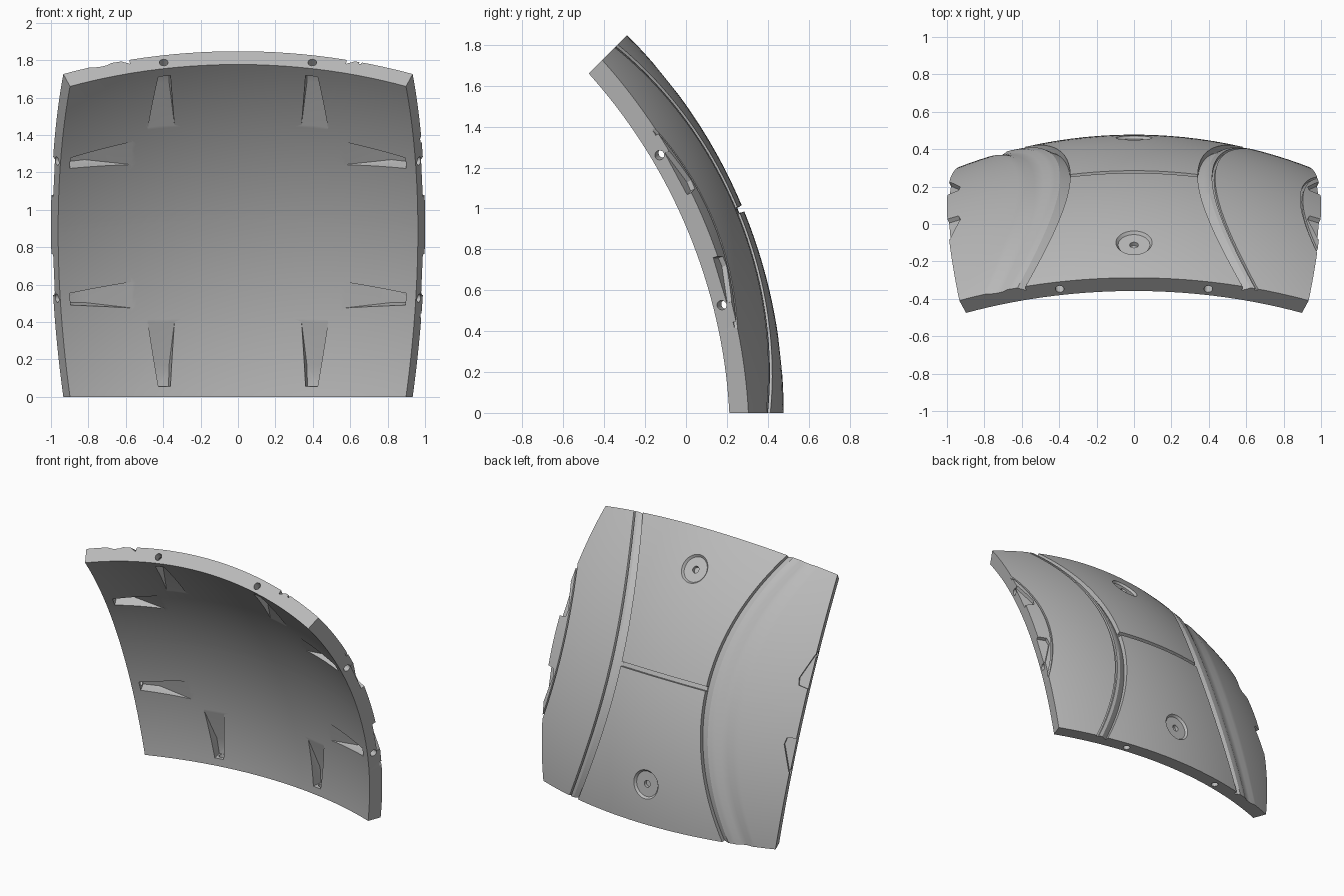
import bpy, bmesh
from math import tan, cos, sin, pi, radians, ceil
from mathutils import Vector

if "Cube" in bpy.data.objects:
    bpy.data.objects.remove(bpy.data.objects["Cube"])

# The panel is a 45 by 45 degree patch of a hollow sphere
HALF = 22.5
R_OUT, R_IN = 2.613, 2.513
CENTRE = Vector((0, -2.135, 0))
MID = Vector((0, cos(radians(HALF)), sin(radians(HALF))))
UP = Vector((0, -MID.z, MID.y))


def point(a, b, r):
    """Point at sideways angle a, upward angle b (degrees), radius r."""
    d = Vector((tan(radians(a)), 0, 0)) + MID + UP * tan(radians(b))
    return CENTRE + d.normalized() * r


def make_object(name, bm):
    bmesh.ops.recalc_face_normals(bm, faces=bm.faces)
    mesh = bpy.data.meshes.new(name)
    bm.to_mesh(mesh)
    bm.free()
    ob = bpy.data.objects.new(name, mesh)
    bpy.context.collection.objects.link(ob)
    return ob


def add_hull(bm, points):
    verts = [bm.verts.new(point(*p)) for p in points]
    bmesh.ops.convex_hull(bm, input=verts)


def subdivide(keys, step):
    """Fill in evenly spaced entries between key tuples."""
    out = [keys[0]]
    for k0, k1 in zip(keys, keys[1:]):
        n = max(1, ceil(abs(k1[0] - k0[0]) / step))
        out += [tuple(p + (q - p) * i / n for p, q in zip(k0, k1)) for i in range(1, n + 1)]
    return out


# Columns: angle at mid height, angle at the ends, depth of the surface
seam = [(7.5, 13.85, 0), (7.6, 13.95, 0.03), (8.7, 14.9, 0.002)]
thin_line = [(9.2, 15.5, 0), (9.25, 15.55, 0.014), (9.5, 15.8, 0.014), (9.55, 15.85, 0)]
soft_dip = [(9.9, 16.2, 0), (10.7, 16.9, 0.011), (11.8, 18.0, 0.011), (12.8, 18.9, 0)]
edge = [(HALF, HALF, 0)]
left_side = seam + thin_line + edge
right_side = [(-m, -e, d) for m, e, d in reversed(seam + soft_dip + edge)]
columns = subdivide(right_side + left_side, 1.0)

# Rows: upward angle, depth of the cross groove
half_rows = [(0.3, 0.025), (0.36, 0), (HALF, 0)]
rows = subdivide([(-b, d) for b, d in reversed(half_rows)] + half_rows, 1.0)

# Curved panel: outer skin with seams, plain inner skin, closed rim
bm = bmesh.new()
outer, inner = [], []
for b, groove in rows:
    bend = (b / HALF) ** 2
    outer.append([])
    inner.append([])
    for m, e, depth in columns:
        a = m + (e - m) * bend
        cut = max(depth, groove if abs(m) < 7.55 else 0)
        outer[-1].append(bm.verts.new(point(a, b, R_OUT - cut)))
        inner[-1].append(bm.verts.new(point(a, b, R_IN)))
nr, nc = len(rows), len(columns)
for skin in (outer, inner):
    for i in range(nr - 1):
        for j in range(nc - 1):
            bm.faces.new((skin[i][j], skin[i][j + 1], skin[i + 1][j + 1], skin[i + 1][j]))
border = ([(0, j) for j in range(nc)] + [(i, nc - 1) for i in range(1, nr)]
          + [(nr - 1, j) for j in range(nc - 2, -1, -1)] + [(i, 0) for i in range(nr - 2, 0, -1)])
for (i, j), (k, l) in zip(border, border[1:] + border[:1]):
    bm.faces.new((outer[i][j], outer[k][l], inner[k][l], inner[i][j]))
panel = make_object("curved_panel", bm)

# Bolt pockets and bolt holes: two along each of the four edges
BOLT = 9.65
pockets, holes = bmesh.new(), bmesh.new()
pocket_shape = [(21.2, 0.8, 2.585), (18.7, 1.0, 2.585), (13.0, 1.7, 2.511)]
ring = [2 * pi * i / 16 for i in range(16)]
for swap in (False, True):
    for s in (-1, 1):
        for offset in (-BOLT, BOLT):
            def place(along, across, r):
                p = (s * along, offset + across)
                return (p[1], p[0], r) if swap else (p[0], p[1], r)
            add_hull(pockets, [place(l, w * k, r) for l, w, floor in pocket_shape
                               for k in (-1, 1) for r in (floor, 2.46)])
            add_hull(holes, [place(l, 0.56 * cos(t), 2.56 + 0.025 * sin(t))
                             for l in (20.6, 24) for t in ring])

# Finger notches on the outer skin at both side edges
notches = bmesh.new()
for s in (-1, 1):
    for t in (-1, 1):
        add_hull(notches, [(s * a, t * b, r) for r in (2.588, 2.68)
                           for a, b in ((23.2, 9.6), (22.4, 9.5), (20.9, 5.3), (21.1, 4.2), (23.2, 3.9))])

# Round dimples with a small centre hole
dimples, pins = bmesh.new(), bmesh.new()
for b in (-16.3, 16.3):
    for target, top, low, depth in ((dimples, 2.25, 1.95, 0.016), (pins, 0.55, 0.5, 0.04)):
        add_hull(target, [(rad * cos(t), b + rad * sin(t), r)
                          for rad, r in ((low, R_OUT - depth), (top, R_OUT + 0.002), (top, 2.66))
                          for t in [pi * i / 20 for i in range(40)]])

# Arched line around the notches on the left side
arch = bmesh.new()
loops = []
for i in range(41):
    b = -14 + 0.7 * i
    a = 19.9 + 2.6 * (b / 12.6) ** 2
    loops.append([arch.verts.new(point(a + w, b, r))
                  for w, r in ((0, 2.597), (0.3, 2.597), (0.3, 2.65), (0, 2.65))])
for p, q in zip(loops, loops[1:]):
    for k in range(4):
        n = (k + 1) % 4
        arch.faces.new((p[k], p[n], q[n], q[k]))
arch.faces.new(loops[0])
arch.faces.new(loops[-1])

# Cut everything, then bake the result
cutters = []
for name, cutter_bm in (("pocket", pockets), ("hole", holes), ("notch", notches),
                        ("dimple", dimples), ("pin", pins), ("arch", arch)):
    cutter = make_object(name + "_cutter", cutter_bm)
    cutter.hide_render = True
    cutters.append(cutter)
    mod = panel.modifiers.new(name, 'BOOLEAN')
    mod.operation, mod.solver, mod.object = 'DIFFERENCE', 'EXACT', cutter
bpy.context.view_layer.update()
baked = bpy.data.meshes.new_from_object(panel.evaluated_get(bpy.context.evaluated_depsgraph_get()))
panel.modifiers.clear()
panel.data = baked
for cutter in cutters:
    bpy.data.objects.remove(cutter)

# Plain grey finish
grey = bpy.data.materials.new("plain_grey")
grey.use_nodes = True
colour = (0.5, 0.5, 0.5, 1)
grey.diffuse_color = colour
grey.node_tree.nodes["Principled BSDF"].inputs["Base Color"].default_value = colour
panel.data.materials.clear()
panel.data.materials.append(grey)

bpy.ops.object.select_all(action='DESELECT')
panel.select_set(True)
bpy.context.view_layer.objects.active = panel
bpy.ops.object.shade_smooth_by_angle(angle=radians(25))
